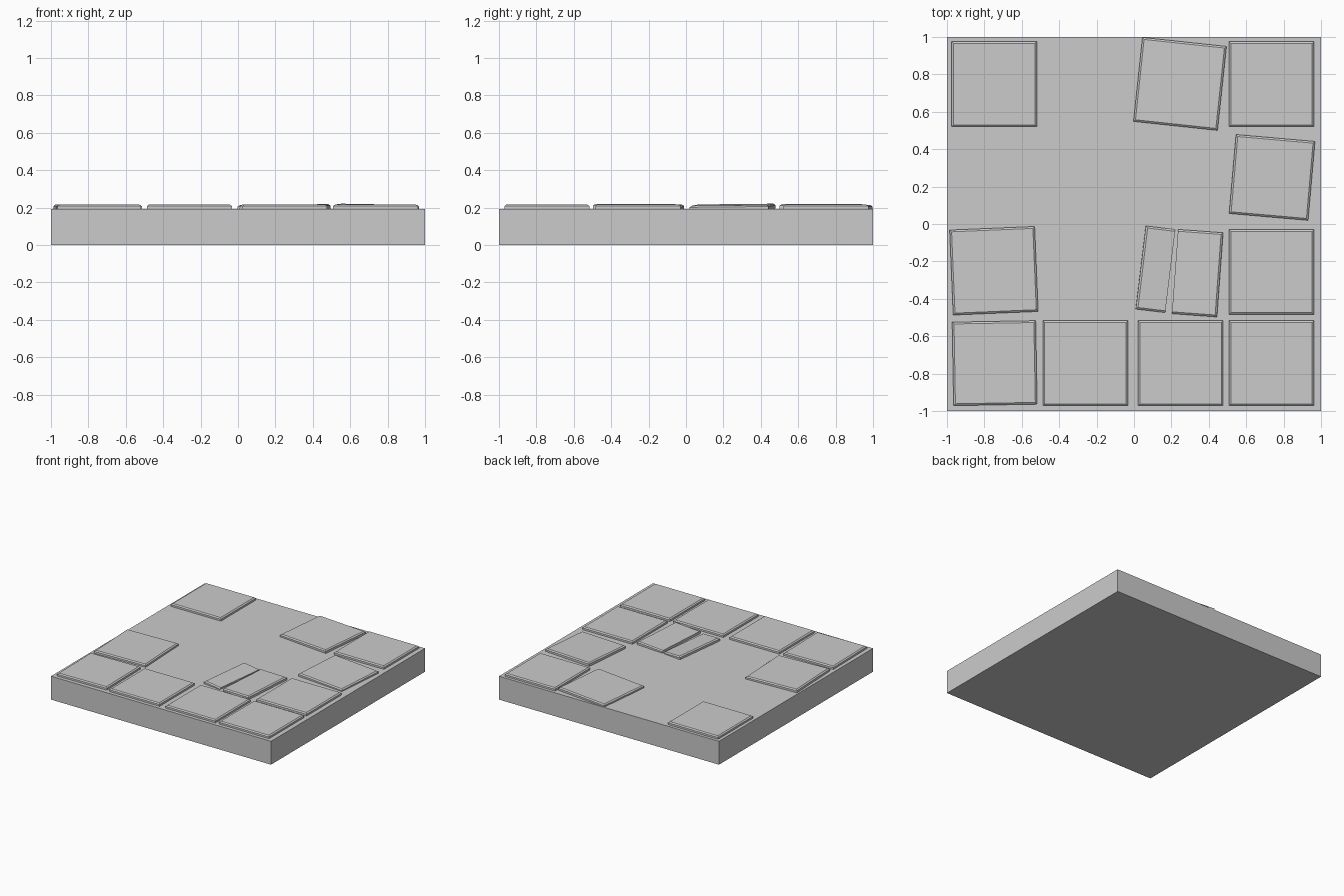
import bpy, bmesh
from math import radians
from mathutils import Euler

if "Cube" in bpy.data.objects:
    bpy.data.objects.remove(bpy.data.objects["Cube"])

BASE_TOP = 0.192
TILE_TOP = 0.215
CHAMFER = 0.01


def make_object(name, bm):
    bmesh.ops.recalc_face_normals(bm, faces=bm.faces)
    mesh = bpy.data.meshes.new(name)
    bm.to_mesh(mesh)
    bm.free()
    ob = bpy.data.objects.new(name, mesh)
    bpy.context.collection.objects.link(ob)
    return ob


# Slab with a chamfered upper rim; a broken side (cut = -1 left, 1 right) stays square
def tile(name, x, y, w, d, turn=0, tilt_x=0, tilt_y=0, cut=0, lift=0):
    bm = bmesh.new()
    top = TILE_TOP - BASE_TOP
    rings = []
    for z, c in ((-0.004, 0), (top - 0.008, 0), (top, CHAMFER)):
        left = -w / 2 + (0 if cut == -1 else c)
        right = w / 2 - (0 if cut == 1 else c)
        front, back = -d / 2 + c, d / 2 - c
        rings.append([bm.verts.new((px, py, z)) for px, py in
                      ((left, front), (right, front), (right, back), (left, back))])
    bm.faces.new(rings[0])
    bm.faces.new(rings[-1])
    for a, b in zip(rings, rings[1:]):
        for i in range(4):
            j = (i + 1) % 4
            bm.faces.new((a[i], a[j], b[j], b[i]))
    ob = make_object(name, bm)
    ob.location = (x, y, BASE_TOP + lift)
    ob.rotation_euler = Euler((radians(tilt_x), radians(tilt_y), radians(turn)))
    return ob


# Floor block
bm = bmesh.new()
bmesh.ops.create_cube(bm, size=1)
bmesh.ops.scale(bm, vec=(2, 2, BASE_TOP), verts=bm.verts)
bmesh.ops.translate(bm, vec=(0, 0, BASE_TOP / 2), verts=bm.verts)
make_object("floor_block", bm)

# Straight tiles
S = 0.455
for i, (x, y) in enumerate([(-0.747, 0.748), (0.735, 0.748), (0.735, -0.257),
                            (-0.26, -0.744), (0.249, -0.744), (0.735, -0.744)]):
    tile(f"paving_tile_{i + 1}", x, y, S, S)

# Loose tiles, turned and slightly tilted
tile("loose_tile_back", 0.246, 0.749, 0.452, 0.452, -6.1, 0, -0.7)
tile("loose_tile_right", 0.738, 0.249, 0.424, 0.424, -5, 0.6, 1.0)
tile("loose_tile_left", -0.749, -0.25, S, S, 2.4, 0, 0.4)
tile("loose_tile_corner", -0.745, -0.744, 0.447, 0.447, 1)

# Tile broken into two pieces sinking toward the crack
tile("broken_tile_left", 0.114, -0.242, 0.158, 0.448, -6.9, 0, 4, 1, -0.004)
tile("broken_tile_right", 0.34, -0.263, 0.241, 0.452, -4.2, 0, -1.5, -1)
